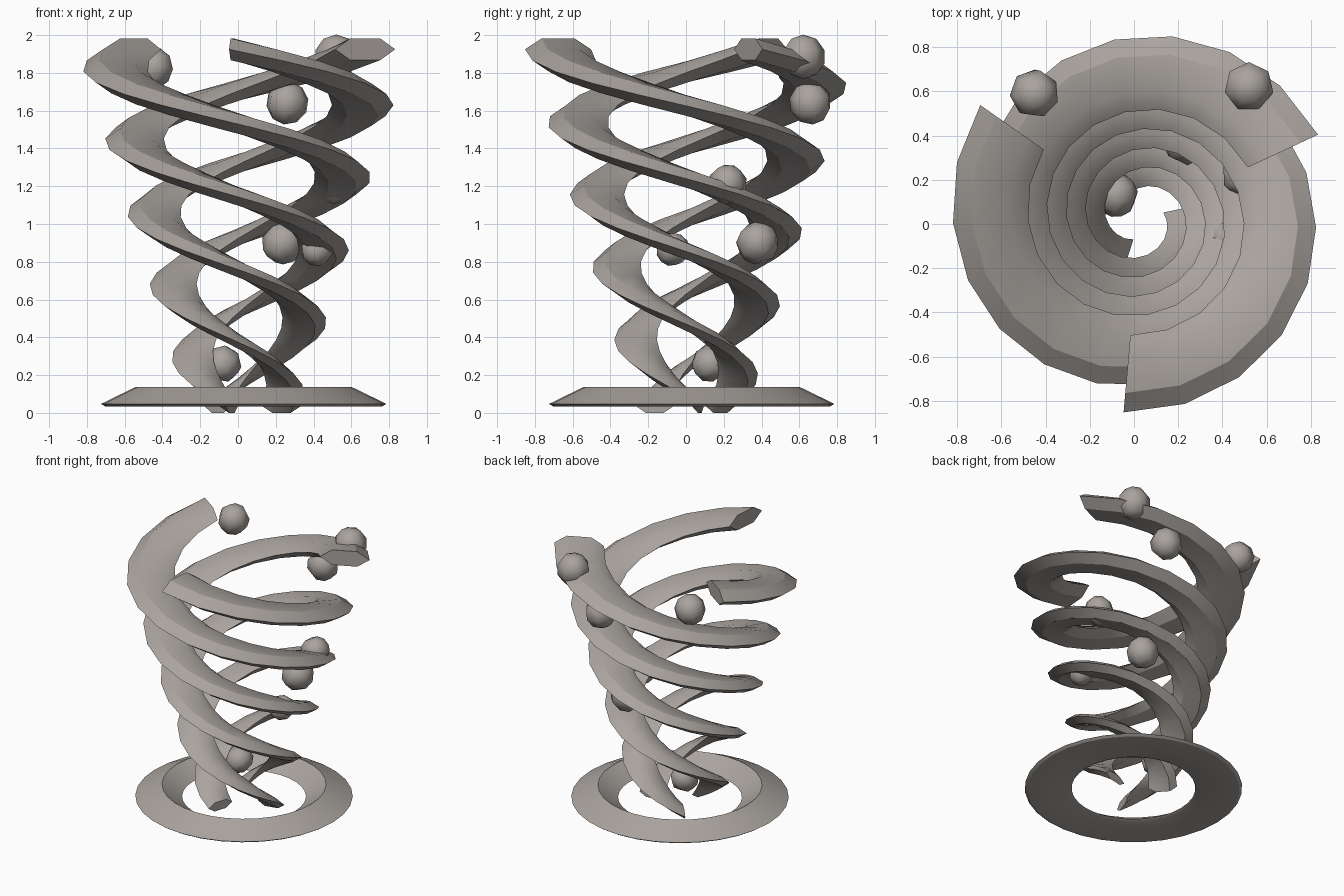
import bpy, bmesh
from math import sin, cos, pi, radians
from mathutils import Matrix, Euler

cube = bpy.data.objects.get("Cube")
if cube:
    bpy.data.objects.remove(cube, do_unlink=True)

AXIS = 0.03  # x and y of the shared centre line

stone = bpy.data.materials.new("warm_grey")
stone.use_nodes = True
colour = (0.40, 0.37, 0.345, 1)
stone.diffuse_color = colour
stone.node_tree.nodes["Principled BSDF"].inputs["Base Color"].default_value = colour


def finish(name, bm, angle=30):
    bmesh.ops.recalc_face_normals(bm, faces=bm.faces)
    mesh = bpy.data.meshes.new(name)
    bm.to_mesh(mesh)
    bm.free()
    mesh.materials.append(stone)
    obj = bpy.data.objects.new(name, mesh)
    bpy.context.collection.objects.link(obj)
    bpy.ops.object.select_all(action='DESELECT')
    obj.select_set(True)
    bpy.context.view_layer.objects.active = obj
    bpy.ops.object.shade_smooth_by_angle(angle=radians(angle))
    return obj


def sweep(bm, sections, closed):
    """Skin a list of equal-sized point loops."""
    loops = [[bm.verts.new(p) for p in s] for s in sections]
    n = len(loops[0])
    pairs = list(zip(loops, loops[1:]))
    if closed:
        pairs.append((loops[-1], loops[0]))
    else:
        bm.faces.new(loops[0])
        bm.faces.new(loops[-1])
    for a, b in pairs:
        for i in range(n):
            j = (i + 1) % n
            bm.faces.new((a[i], a[j], b[j], b[i]))


def polar(r, angle, z):
    return (AXIS + r * cos(angle), AXIS + r * sin(angle), z)


# Three widening spiral strands with a flattened six-sided section
STEPS = 32
TURN = radians(587)
for k in range(3):
    end_angle = radians(-95 + 120 * k)
    sections = []
    for s in range(STEPS + 1):
        t = s / STEPS
        angle = end_angle + TURN * (1 - t)
        radius = 0.205 + 0.505 * t
        half_w = 0.10 + 0.075 * t
        half_h = 0.38 * half_w
        z = 0.033 + 1.892 * t
        sections.append([polar(radius + half_w * cos(i * pi / 3), angle,
                               z + half_h * sin(i * pi / 3)) for i in range(6)])
    bm = bmesh.new()
    sweep(bm, sections, False)
    bmesh.ops.triangulate(bm, faces=[f for f in bm.faces if len(f.verts) == 4])
    finish(f"spiral_strand_{k + 1}", bm)

# Base ring with sloping inner and outer walls
profile = [(0.755, 0.048), (0.57, 0.138), (0.43, 0.045), (0.45, 0.035), (0.735, 0.035)]
bm = bmesh.new()
sweep(bm, [[polar(r, 2 * pi * s / 32, z) for r, z in profile] for s in range(32)], True)
finish("base_ring", bm)

# Small faceted balls resting on the strands
balls = [
    (0.52, 0.62, 1.885, 0.118), (0.26, 0.66, 1.64, 0.115), (-0.45, 0.59, 1.825, 0.112),
    (0.50, 0.22, 1.21, 0.105), (0.24, 0.38, 0.90, 0.115), (0.42, -0.07, 0.865, 0.09),
    (-0.08, 0.13, 0.26, 0.10),
]
for k, (x, y, z, r) in enumerate(balls):
    bm = bmesh.new()
    turn = Euler((0.15 * k, 0.1 * k, 0.4 * k)).to_matrix().to_4x4()
    bmesh.ops.create_uvsphere(bm, u_segments=7, v_segments=5, radius=r,
                              matrix=Matrix.Translation((x, y, z)) @ turn)
    finish(f"ball_{k + 1}", bm, 60)
